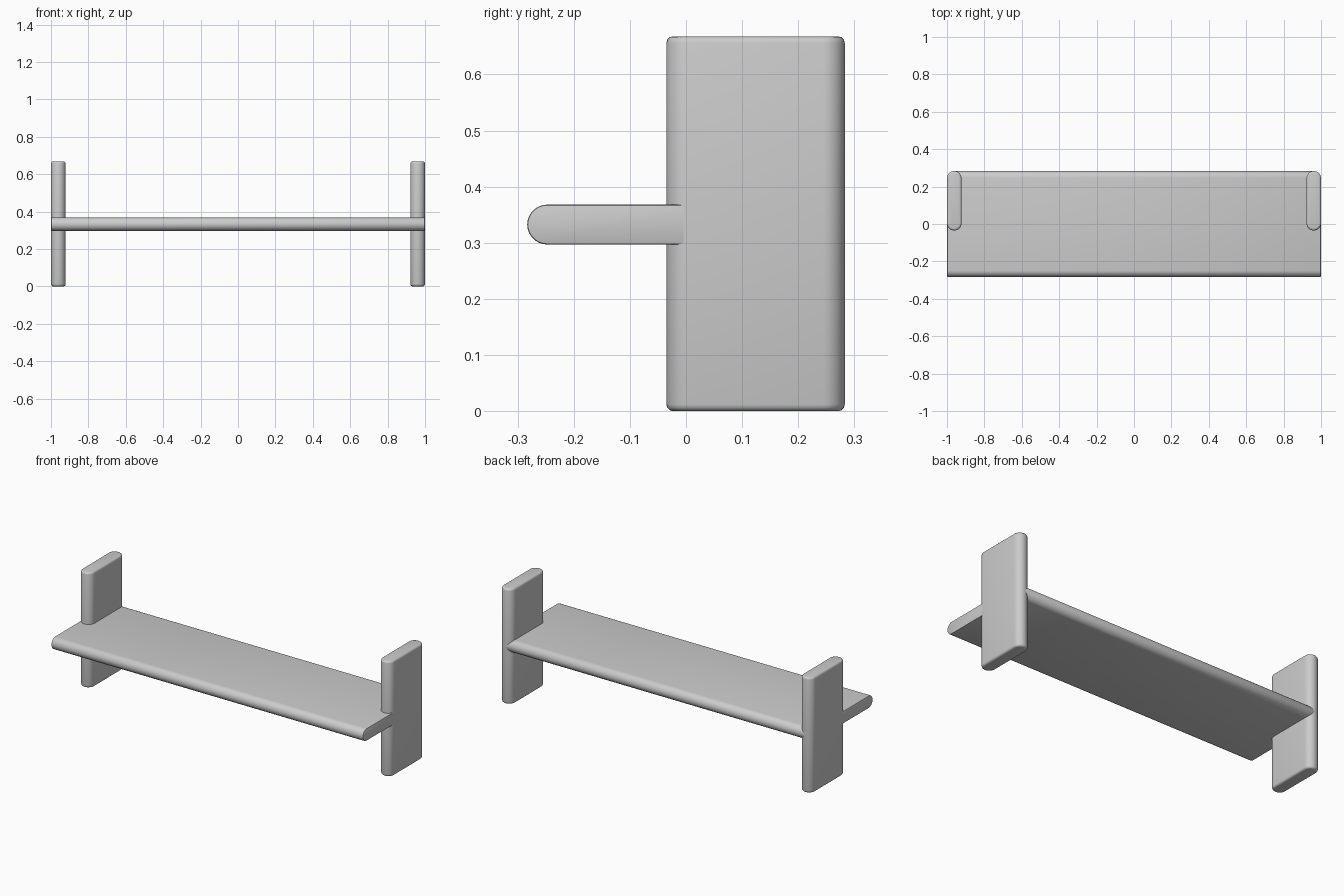
import bpy
import bmesh
from math import sin, cos, pi
from mathutils import Matrix, Vector

cube = bpy.data.objects.get("Cube")
if cube:
    bpy.data.objects.remove(cube, do_unlink=True)

# Single plain grey for every part
GREY = (0.6, 0.6, 0.6, 1)
grey = bpy.data.materials.new("light grey")
grey.use_nodes = True
grey.diffuse_color = GREY
grey.node_tree.nodes["Principled BSDF"].inputs["Base Color"].default_value = GREY


def stadium_board(length, width, thickness, arc_steps=14):
    """Board along z with fully rounded long edges facing -y and +y."""
    r = thickness / 2
    bm = bmesh.new()
    ring = []
    for side in (0, 1):
        centre = (width / 2 - r) * (1 if side == 0 else -1)
        for i in range(arc_steps + 1):
            a = side * pi + pi * i / arc_steps
            ring.append(bm.verts.new((r * cos(a), centre + r * sin(a), 0)))
    face = bm.faces.new(ring)
    extruded = bmesh.ops.extrude_face_region(bm, geom=[face])
    top = [v for v in extruded["geom"] if isinstance(v, bmesh.types.BMVert)]
    bmesh.ops.translate(bm, verts=top, vec=(0, 0, length))
    bmesh.ops.recalc_face_normals(bm, faces=bm.faces)
    return bm


def round_ends(bm, size, segments):
    rims = [e for e in bm.edges
            if abs(e.verts[0].co.z - e.verts[1].co.z) < 1e-5]
    bmesh.ops.bevel(bm, geom=rims, offset=size, segments=segments,
                    profile=0.5, affect='EDGES', clamp_overlap=True)


def finish(bm, name, location):
    mesh = bpy.data.meshes.new(name)
    bm.to_mesh(mesh)
    bm.free()
    mesh.materials.append(grey)
    obj = bpy.data.objects.new(name, mesh)
    obj.location = location
    bpy.context.collection.objects.link(obj)
    bpy.ops.object.select_all(action='DESELECT')
    obj.select_set(True)
    bpy.context.view_layer.objects.active = obj
    bpy.ops.object.shade_smooth_by_angle(angle=pi / 5)
    return obj


# Upright end panels
for name, side in (("left_end_panel", 1), ("right_end_panel", -1)):
    panel = stadium_board(0.668, 0.318, 0.078)
    round_ends(panel, 0.012, 3)
    finish(panel, name, (side * 0.961, 0.124, 0))

# Long shelf: laid along x, its rear ends tucked inside the panels
shelf = stadium_board(1.998, 0.566, 0.071)
round_ends(shelf, 0.004, 2)
bmesh.ops.translate(shelf, verts=shelf.verts, vec=(0, 0, -0.999))
bmesh.ops.rotate(shelf, verts=shelf.verts, cent=Vector(),
                 matrix=Matrix.Rotation(pi / 2, 3, 'Y'))
bmesh.ops.bisect_plane(shelf, geom=shelf.verts[:] + shelf.edges[:] + shelf.faces[:],
                       plane_co=(0, 0.02, 0), plane_no=(0, 1, 0))
for v in shelf.verts:
    if v.co.y > 0.1:
        v.co.x *= 0.96
finish(shelf, "shelf", (0, 0, 0.3325))
